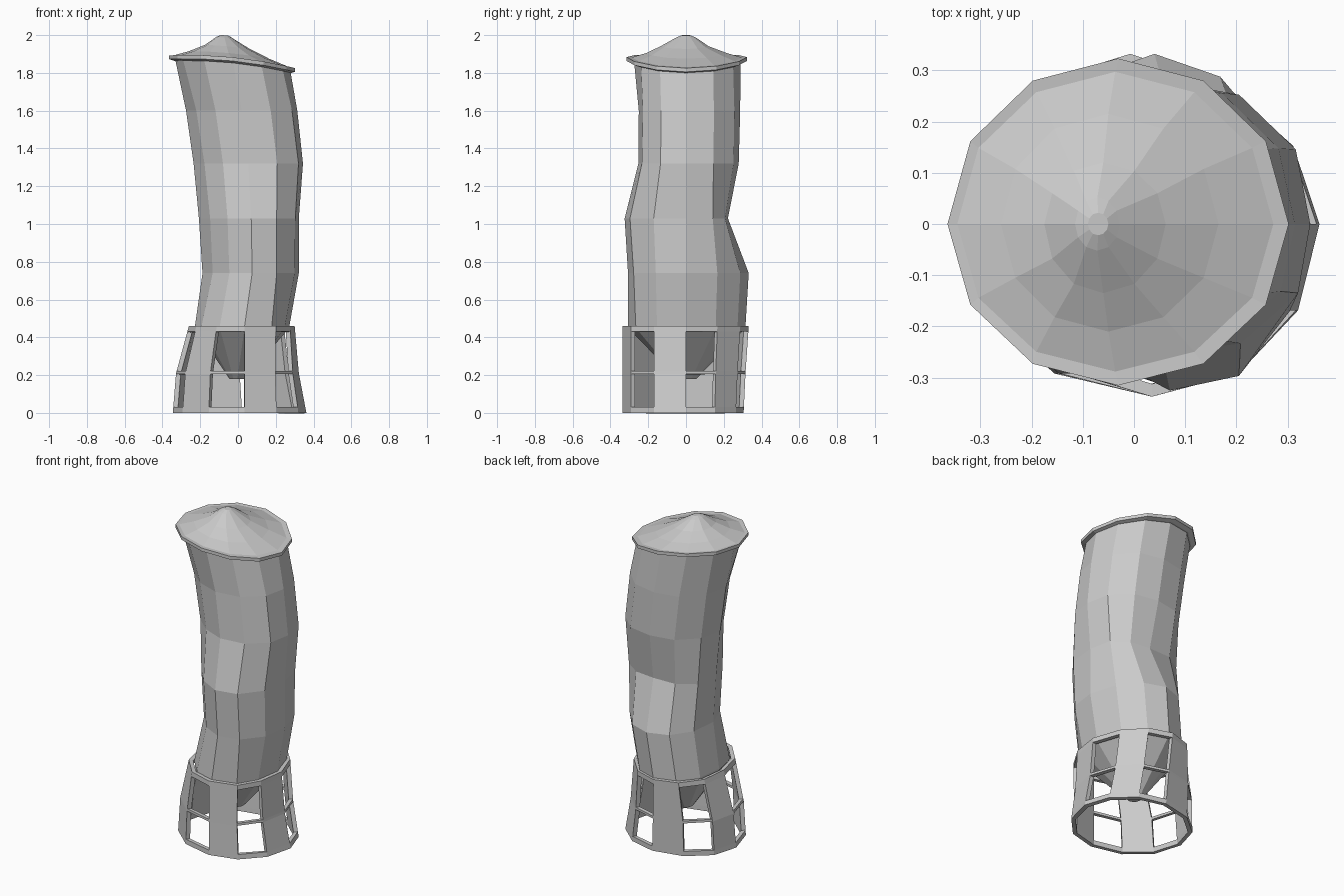
import bpy, bmesh
from math import cos, sin, radians

if "Cube" in bpy.data.objects:
    bpy.data.objects.remove(bpy.data.objects["Cube"])

N = 12


def ring(x0, x1, y0, y1, z, cx=None, bend=0.0, px=1.0, py=1.0, shear=0.0,
         bulge=(0, 0, 0, 0)):
    """12-point loop inside given bounds. bend tilts it like the sagging roof;
    px / py below 1 flatten the front right / back side; shear slides the back
    to the left; bulge pushes the four diagonals outwards."""
    cx = (x0 + x1) / 2 if cx is None else cx
    pts = []
    for i in range(N):
        c, s = round(cos(radians(30 * i)), 6), round(sin(radians(30 * i)), 6)
        fx = c ** (px if s <= 0 else 1) if c > 0 else c
        x = cx + fx * ((x1 - cx) if c > 0 else (cx - x0)) - shear * max(s, 0)
        y = (s ** py * y1) if s > 0 else -s * y0
        d = bulge[i // 3] * 2 * abs(c * s)
        x, y = x + c * d, y + s * d
        pts.append((x, y, z - bend * (0.115 * x + 0.22 * x * x)))
    return pts


def loft(name, rings, cap_start=False, cap_end=False, skip=lambda row, i: False):
    bm = bmesh.new()
    loops = [[bm.verts.new(p) for p in r] for r in rings]
    for row, (a, b) in enumerate(zip(loops, loops[1:])):
        for i in range(N):
            if not skip(row, i):
                j = (i + 1) % N
                bm.faces.new((a[i], a[j], b[j], b[i]))
    if cap_start:
        bm.faces.new(loops[0][::-1])
    if cap_end:
        bm.faces.new(loops[-1])
    me = bpy.data.meshes.new(name)
    bm.to_mesh(me)
    bm.free()
    ob = bpy.data.objects.new(name, me)
    bpy.context.collection.objects.link(ob)
    return ob


# Base skirt: alternate sides are open, divided by a thin crossbar
# (last value flattens the front right side)
keys = [(0.0, (-0.345, 0.362, -0.337, 0.305, 0.95)),
        (0.21, (-0.328, 0.322, -0.337, 0.315, 0.82)),
        (0.46, (-0.26, 0.3, -0.337, 0.332, 0.68))]


def skirt_ring(z):
    (za, a), (zb, b) = keys[:2] if z <= 0.21 else keys[1:]
    t = (z - za) / (zb - za)
    *box, px = [p + (q - p) * t for p, q in zip(a, b)]
    return ring(*box, z, cx=0.035, px=px, shear=0.015 + 0.06 * z)


skirt = loft("base_skirt", [skirt_ring(z) for z in (0, 0.03, 0.207, 0.222, 0.43, 0.46)],
             skip=lambda row, i: i % 2 == 0 and row in (1, 3))
mod = skirt.modifiers.new("wall", 'SOLIDIFY')
mod.thickness = 0.025
mod.offset = -1

# Crooked tower with a hopper funnel at its lower end
loft("tower_and_hopper", [
    ring(-0.045, 0.038, -0.045, 0.055, 0.18),
    ring(-0.228, 0.272, -0.307, 0.315, 0.45, cx=0.035, px=0.72, shear=0.03),
    ring(-0.228, 0.272, -0.307, 0.315, 0.46, cx=0.035, px=0.72, shear=0.03),
    ring(-0.188, 0.322, -0.307, 0.332, 0.74, cx=0.075, shear=0.035,
         bulge=(0, 0, -0.025, 0.015)),
    ring(-0.207, 0.322, -0.325, 0.222, 1.03, cx=0.07, py=0.68,
         bulge=(0.007, 0.022, -0.03, 0.02)),
    ring(-0.235, 0.344, -0.252, 0.279, 1.32, bulge=(0.014, 0.012, -0.025, 0.02)),
    ring(-0.275, 0.314, -0.25, 0.287, 1.60, bulge=(0.01, 0.01, -0.02, 0.015)),
    ring(-0.333, 0.277, -0.275, 0.288, 1.86, bend=1),
], cap_start=True, cap_end=True)

# Tilted roof: rim, sloping lid and small flat knob
loft("roof", [
    ring(-0.32, 0.26, -0.27, 0.28, 1.85, bend=1),
    ring(-0.338, 0.282, -0.285, 0.297, 1.85, bend=1),
    ring(-0.364, 0.302, -0.315, 0.323, 1.86, bend=1),
    ring(-0.364, 0.302, -0.315, 0.323, 1.88, bend=1),
    ring(-0.345, 0.272, -0.288, 0.297, 1.878, bend=1),
    ring(-0.26, 0.165, -0.21, 0.215, 1.90, cx=-0.05, bend=1),
    ring(-0.175, 0.062, -0.135, 0.12, 1.935, cx=-0.06, bend=1),
    ring(-0.115, -0.028, -0.052, 0.052, 1.98, bend=1),
    ring(-0.09, -0.05, -0.022, 0.022, 1.992, bend=1),
], cap_start=True, cap_end=True)
